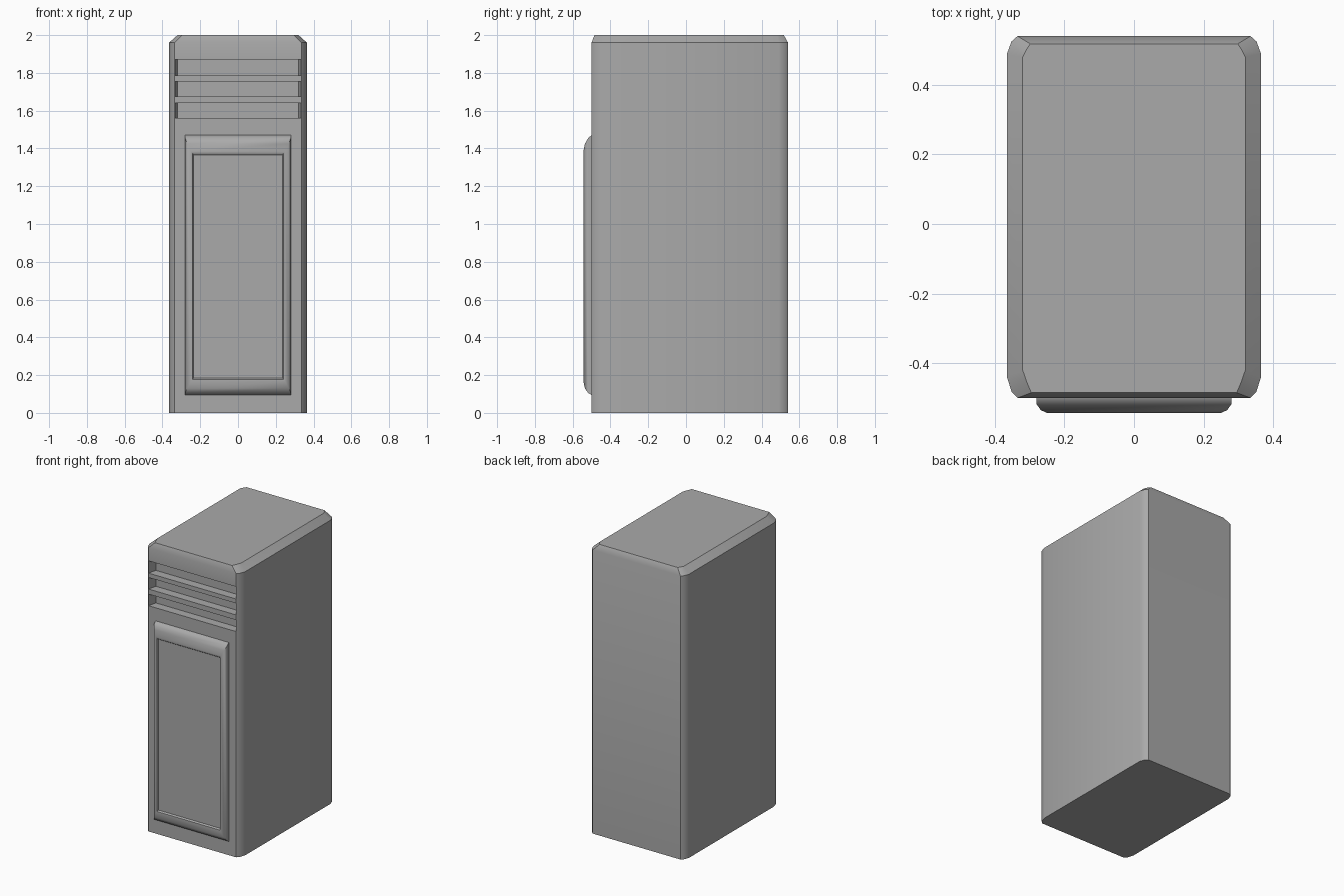
import bpy, bmesh
from math import radians

cube = bpy.data.objects.get("Cube")
if cube:
    bpy.data.objects.remove(cube, do_unlink=True)

grey = bpy.data.materials.new("mid grey")
grey.use_nodes = True
colour = (0.4, 0.4, 0.4, 1)
grey.diffuse_color = colour
grey.node_tree.nodes["Principled BSDF"].inputs["Base Color"].default_value = colour


def loft(name, rings):
    """Solid skinned through rings of equal point count, capped at both ends."""
    bm = bmesh.new()
    loops = [[bm.verts.new(p) for p in ring] for ring in rings]
    n = len(loops[0])
    for a, b in zip(loops, loops[1:]):
        for i in range(n):
            j = (i + 1) % n
            bm.faces.new((a[i], a[j], b[j], b[i]))
    bm.faces.new(loops[0])
    bm.faces.new(loops[-1])
    bmesh.ops.recalc_face_normals(bm, faces=bm.faces)
    mesh = bpy.data.meshes.new(name)
    bm.to_mesh(mesh)
    bm.free()
    mesh.materials.append(grey)
    obj = bpy.data.objects.new(name, mesh)
    bpy.context.collection.objects.link(obj)
    return obj


def outline(half, z):
    """Mirror the +x half of a plan outline, front to back."""
    return [(x, y, z) for x, y in half] + [(-x, y, z) for x, y in reversed(half)]


def rect(w, low, high, y):
    return [(-w, y, low), (w, y, low), (w, y, high), (-w, y, high)]


def smooth(obj, angle):
    bpy.ops.object.select_all(action="DESELECT")
    obj.select_set(True)
    bpy.context.view_layer.objects.active = obj
    bpy.ops.object.shade_smooth_by_angle(angle=radians(angle))


# Cabinet with rounded upright corners and a sloped top edge
side = [(0.335, -0.5), (0.352, -0.482), (0.365, -0.44),
        (0.365, 0.49), (0.352, 0.525), (0.335, 0.54)]
top = [(0.295, -0.485), (0.308, -0.455), (0.32, -0.42),
       (0.32, 0.48), (0.31, 0.5), (0.298, 0.518)]
cabinet = loft("cabinet", [outline(side, 0), outline(side, 1.96), outline(top, 2)])

# Three vent slots with tapered ends, cut into the front
for i, (low, high) in enumerate([(1.56, 1.64), (1.675, 1.755), (1.785, 1.87)]):
    cutter = loft(f"vent_cutter_{i + 1}", [rect(0.336, low, high, -0.51),
                                           rect(0.32, low, high, -0.44)])
    cutter.hide_render = True
    cut = cabinet.modifiers.new(f"vent_{i + 1}", "BOOLEAN")
    cut.operation = "DIFFERENCE"
    cut.solver = "EXACT"
    cut.object = cutter

# Apply the cuts and drop the cutters
bpy.context.view_layer.objects.active = cabinet
for cut in list(cabinet.modifiers):
    cutter = cut.object
    bpy.ops.object.modifier_apply(modifier=cut.name)
    bpy.data.objects.remove(cutter, do_unlink=True)
smooth(cabinet, 30)

# Raised door: rounded frame around a shallow recessed panel
door = loft("door", [rect(0.28, 0.095, 1.47, -0.49),
                     rect(0.28, 0.095, 1.47, -0.5),
                     rect(0.28, 0.105, 1.455, -0.518),
                     rect(0.268, 0.13, 1.425, -0.535),
                     rect(0.25, 0.165, 1.385, -0.543),
                     rect(0.24, 0.178, 1.375, -0.541),
                     rect(0.235, 0.185, 1.365, -0.53)])
smooth(door, 40)
